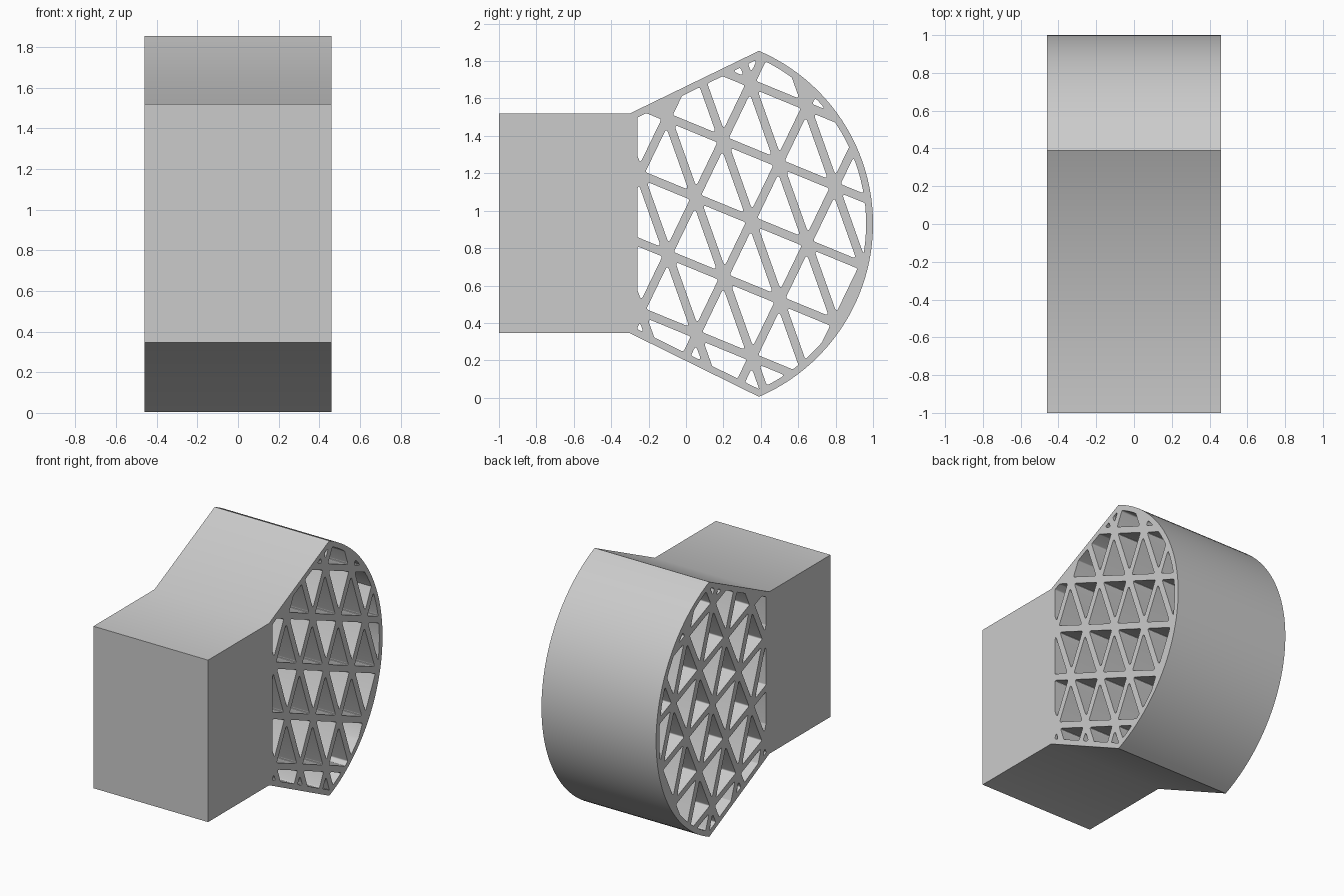
import bpy, bmesh, math
from mathutils import Vector, Matrix

if "Cube" in bpy.data.objects:
    bpy.data.objects.remove(bpy.data.objects["Cube"])

HALF_W = 0.46          # half width along x
MID = 0.93             # height of the symmetry plane
STRUT = 0.045          # lattice wall thickness
RIM = 0.037            # outer skin thickness
R, CY = 1.006, -0.006  # curved face radius and centre


def arc(radius, half_angle, n=48):
    return [Vector((CY + radius * math.cos(a), MID + radius * math.sin(a)))
            for a in (-half_angle + 2 * half_angle * i / n for i in range(n + 1))]


def clip(poly, p, normal):
    """Keep the side of poly that lies along normal from p."""
    out = []
    for a, b in zip(poly, poly[1:] + poly[:1]):
        da, db = (a - p).dot(normal), (b - p).dot(normal)
        if da >= 0:
            out.append(a)
        if da * db < 0:
            out.append(a.lerp(b, da / (da - db)))
    return out


def area(poly):
    return 0.5 * sum(a.x * b.y - b.x * a.y for a, b in zip(poly, poly[1:] + poly[:1]))


def inset_clip(poly, a, b, dist):
    """Clip by the edge a-b (counter-clockwise), moved inward."""
    d = (b - a).normalized()
    n = Vector((-d.y, d.x))
    return clip(poly, a + n * dist, n)


def rounded(poly, r=0.011):
    out = []
    poly = [p for i, p in enumerate(poly) if (p - poly[i - 1]).length > 1e-4]
    for i, p in enumerate(poly):
        a, b = poly[i - 1] - p, poly[(i + 1) % len(poly)] - p
        ang = a.angle(b)
        if ang > math.radians(165):
            out.append(p)
            continue
        d = r / math.tan(ang / 2)
        s = p + a.normalized() * min(d, a.length * 0.45)
        e = p + b.normalized() * min(d, b.length * 0.45)
        for k in range(6):
            t = k / 5
            out.append(s * (1 - t) ** 2 + p * 2 * t * (1 - t) + e * t * t)
    return out


# side profile: block, flared wedge and curved face
tip = math.acos((0.39 - CY) / R)
face = arc(R, tip)
block = [Vector(c) for c in ((-0.30, 1.52), (-1.0, 1.52), (-1.0, 0.345), (-0.30, 0.345))]
outline = face + block

# convex region that the lattice fills
region = face + [block[0], block[3]]
region = clip(region, Vector((-0.26, 0)), Vector((1, 0)))

# triangular holes from a skewed grid of nodes
origin = Vector((0.350, 0.949))
u, v = Vector((0.152, -0.428)), Vector((-0.147, -0.305))
holes = []
for i in range(-7, 8):
    for j in range(-7, 8):
        o = origin + u * i + v * j
        for tri in ([o, o + u, o + v], [o + u + v, o + v, o + u]):
            if area(tri) < 0:
                tri.reverse()
            hole = list(tri)
            for a, b in zip(tri, tri[1:] + tri[:1]):
                hole = inset_clip(hole, a, b, STRUT / 2)
            for a, b in zip(region, region[1:] + region[:1]):
                if len(hole) < 3 or (b - a).length < 1e-6:
                    continue
                wall = 0 if max(a.x, b.x) < -0.25 else RIM
                hole = inset_clip(hole, a, b, wall)
            if len(hole) > 2 and area(hole) > 0.0006:
                holes.append(rounded(hole))

# filled, extruded profile turned so that it runs along x
curve = bpy.data.curves.new("profile", 'CURVE')
curve.dimensions = '2D'
curve.fill_mode = 'BOTH'
curve.extrude = HALF_W
for loop in [outline] + holes:
    s = curve.splines.new('POLY')
    s.points.add(len(loop) - 1)
    for pt, c in zip(s.points, loop):
        pt.co = (c.x, c.y, 0, 1)
    s.use_cyclic_u = True
body = bpy.data.objects.new("lattice_block_body", curve)
bpy.context.collection.objects.link(body)
bpy.context.view_layer.objects.active = body
body.select_set(True)
bpy.ops.object.convert(target='MESH')
body = bpy.context.object
body.data.transform(Matrix(((0, 0, 1, 0), (1, 0, 0, 0), (0, 1, 0, 0), (0, 0, 0, 1))))

# weld the caps to the walls
bm = bmesh.new()
bm.from_mesh(body.data)
bmesh.ops.remove_doubles(bm, verts=bm.verts, dist=1e-5)
bmesh.ops.recalc_face_normals(bm, faces=bm.faces)
bm.to_mesh(body.data)
bm.free()
bpy.ops.object.shade_smooth_by_angle(angle=math.radians(30))
